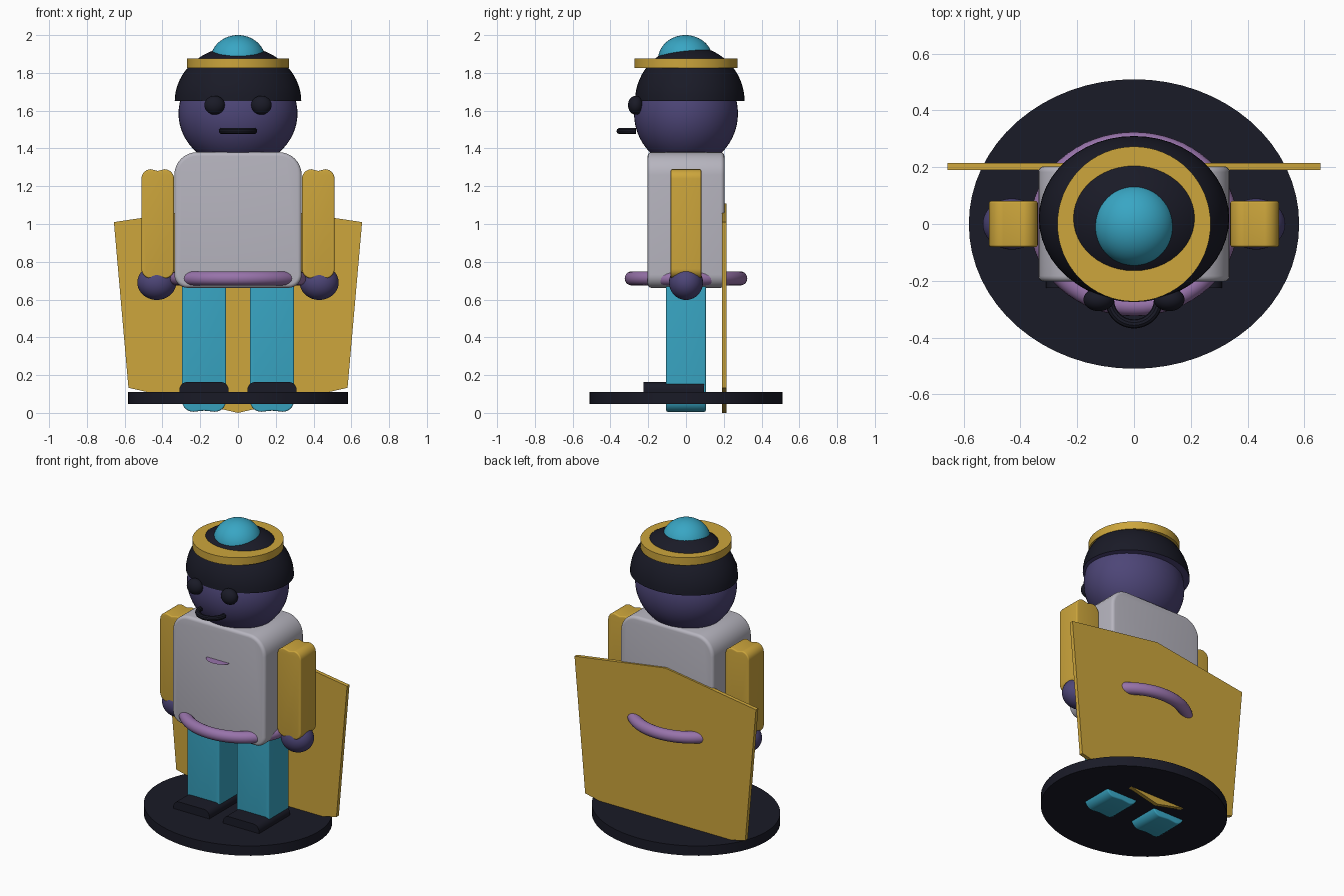
import bpy, bmesh
from math import radians, sin, cos, pi

cube = bpy.data.objects.get("Cube")
if cube:
    bpy.data.objects.remove(cube, do_unlink=True)


def material(name, rgb):
    m = bpy.data.materials.new(name)
    m.use_nodes = True
    m.diffuse_color = (*rgb, 1)
    m.node_tree.nodes["Principled BSDF"].inputs["Base Color"].default_value = (*rgb, 1)
    return m


GOLD = material("gold", (0.61, 0.38, 0.045))
GREY = material("pale grey", (0.47, 0.46, 0.52))
BLUE = material("teal blue", (0.04, 0.38, 0.55))
PURPLE = material("deep purple", (0.074, 0.06, 0.185))
LILAC = material("lilac", (0.31, 0.17, 0.4))
DARK = material("near black", (0.01, 0.0105, 0.02))


def finish(obj, name, mat):
    obj.name = obj.data.name = name
    obj.data.materials.clear()
    obj.data.materials.append(mat)
    bpy.ops.object.select_all(action="DESELECT")
    obj.select_set(True)
    bpy.context.view_layer.objects.active = obj
    bpy.ops.object.shade_smooth_by_angle(angle=radians(35))
    return obj


def from_bmesh(bm, name, mat):
    bmesh.ops.recalc_face_normals(bm, faces=bm.faces[:])
    mesh = bpy.data.meshes.new(name)
    bm.to_mesh(mesh)
    bm.free()
    obj = bpy.data.objects.new(name, mesh)
    bpy.context.collection.objects.link(obj)
    return finish(obj, name, mat)


def ball(name, mat, centre, radii, half=False):
    """Ellipsoid, optionally keeping only the closed upper half."""
    bm = bmesh.new()
    bmesh.ops.create_uvsphere(bm, u_segments=48, v_segments=32, radius=1)
    if half:
        geom = bm.verts[:] + bm.edges[:] + bm.faces[:]
        bmesh.ops.bisect_plane(bm, geom=geom, plane_co=(0, 0, 0),
                               plane_no=(0, 0, 1), clear_inner=True)
        rim = [e for e in bm.edges if e.is_boundary]
        bmesh.ops.contextual_create(bm, geom=rim)
    bmesh.ops.scale(bm, vec=radii, verts=bm.verts[:])
    bmesh.ops.translate(bm, vec=centre, verts=bm.verts[:])
    return from_bmesh(bm, name, mat)


def disc(name, mat, centre, rx, ry, height):
    bpy.ops.mesh.primitive_cylinder_add(vertices=64, radius=1, depth=1, location=centre)
    obj = bpy.context.object
    obj.scale = (rx, ry, height)
    bpy.ops.object.transform_apply(location=False, rotation=False)
    return finish(obj, name, mat)


def extrude_profile(name, mat, points, y0, y1, bevel=0.0):
    """Front-facing (x, z) outline extruded from y0 to y1."""
    bm = bmesh.new()
    face = bm.faces.new([bm.verts.new((x, y0, z)) for x, z in points])
    new = bmesh.ops.extrude_face_region(bm, geom=[face])["geom"]
    bmesh.ops.translate(bm, vec=(0, y1 - y0, 0),
                        verts=[v for v in new if isinstance(v, bmesh.types.BMVert)])
    if bevel:
        rims = [e for e in bm.edges if abs(e.verts[0].co.y - e.verts[1].co.y) < 1e-5]
        bmesh.ops.bevel(bm, geom=rims, offset=bevel, segments=4, profile=0.5,
                        affect="EDGES")
    return from_bmesh(bm, name, mat)


def rounded_outline(cx, half, z0, z1, r_low, r_high, notch=0.0):
    """Rounded rectangle; a notch dips the middle of the two ends."""
    pts = []
    corners = [(1, z0, r_low, -90), (1, z1, r_high, 0),
               (-1, z1, r_high, 90), (-1, z0, r_low, 180)]
    for i, (sx, z, r, start) in enumerate(corners):
        mid_z = z + r if z == z0 else z - r
        for k in range(9):
            a = radians(start + 90 * k / 8)
            pts.append((cx + sx * (half - r) + r * cos(a), mid_z + r * sin(a)))
        if notch and i == 1:
            pts.append((cx, z1 - notch))
    if notch:
        pts.append((cx, z0 + notch))
    return pts


# Stand and cape
disc("stand", DARK, (0, 0, 0.078), 0.582, 0.51, 0.064)
extrude_profile("cape", GOLD, [(-0.58, 0.133), (0, 0), (0.58, 0.133),
                               (0.657, 1.01), (0, 1.108), (-0.657, 1.01)],
                0.19, 0.215)

# Torso and belt
extrude_profile("torso", GREY, rounded_outline(0, 0.337, 0.662, 1.38, 0.07, 0.12),
                -0.203, 0.203, 0.02)
bpy.ops.mesh.primitive_torus_add(major_segments=64, minor_segments=20,
                                 major_radius=0.3, minor_radius=0.037,
                                 location=(0, 0, 0.712))
belt = bpy.context.object
for v in belt.data.vertices:
    v.co.x *= 1.085
    v.co.y *= 0.963
finish(belt, "belt", LILAC)

# Paper-thin ornament standing out from the chest
bm = bmesh.new()
bmesh.ops.create_circle(bm, cap_ends=True, segments=32, radius=1)
bmesh.ops.scale(bm, vec=(0.082, 0.055, 1), verts=bm.verts[:])
bmesh.ops.translate(bm, vec=(0, -0.203, 1.155), verts=bm.verts[:])
from_bmesh(bm, "chest_ornament", LILAC)

# Limbs
for side, s in (("left", 1), ("right", -1)):
    extrude_profile(side + "_leg", BLUE,
                    rounded_outline(s * 0.18, 0.117, 0.006, 0.75, 0.06, 0.06, 0.006),
                    -0.105, 0.105, 0.008)
    extrude_profile(side + "_shoe", DARK,
                    rounded_outline(s * 0.18, 0.13, 0.08, 0.163, 0.02, 0.04),
                    -0.225, 0.095)
    extrude_profile(side + "_arm", GOLD,
                    rounded_outline(s * 0.425, 0.086, 0.712, 1.29, 0.05, 0.05, 0.009),
                    -0.081, 0.081, 0.008)
    ball(side + "_hand", PURPLE, (s * 0.43, 0, 0.69), (0.103, 0.09, 0.092))
    ball(side + "_eye", DARK, (s * 0.124, -0.266, 1.629), (0.054, 0.041, 0.05))

# Head
ball("head", PURPLE, (0, 0, 1.585), (0.315, 0.275, 0.285))

# Cap with its underside in the head colour, band and knob
cap = ball("cap", DARK, (0, 0.02, 1.65), (0.335, 0.29, 0.292), half=True)
cap.data.materials.append(PURPLE)
for face in cap.data.polygons:
    if face.normal.z < -0.9:
        face.material_index = 1
disc("cap_band", GOLD, (0, 0, 1.85), 0.27, 0.273, 0.05)
ball("cap_knob", BLUE, (0, -0.003, 1.87), (0.145, 0.145, 0.13))

# Curved mouth
curve = bpy.data.curves.new("mouth", "CURVE")
curve.dimensions = "3D"
curve.bevel_depth = 0.016
curve.bevel_resolution = 3
curve.use_fill_caps = True
spline = curve.splines.new("POLY")
steps = 24
spline.points.add(steps)
for i, p in enumerate(spline.points):
    a = pi + pi * i / steps
    p.co = (0.086 * cos(a), -0.266 + 0.086 * sin(a), 1.492, 1)
mouth = bpy.data.objects.new("mouth", curve)
bpy.context.collection.objects.link(mouth)
bpy.ops.object.select_all(action="DESELECT")
mouth.select_set(True)
bpy.context.view_layer.objects.active = mouth
bpy.ops.object.convert(target="MESH")
finish(bpy.context.object, "mouth", DARK)
